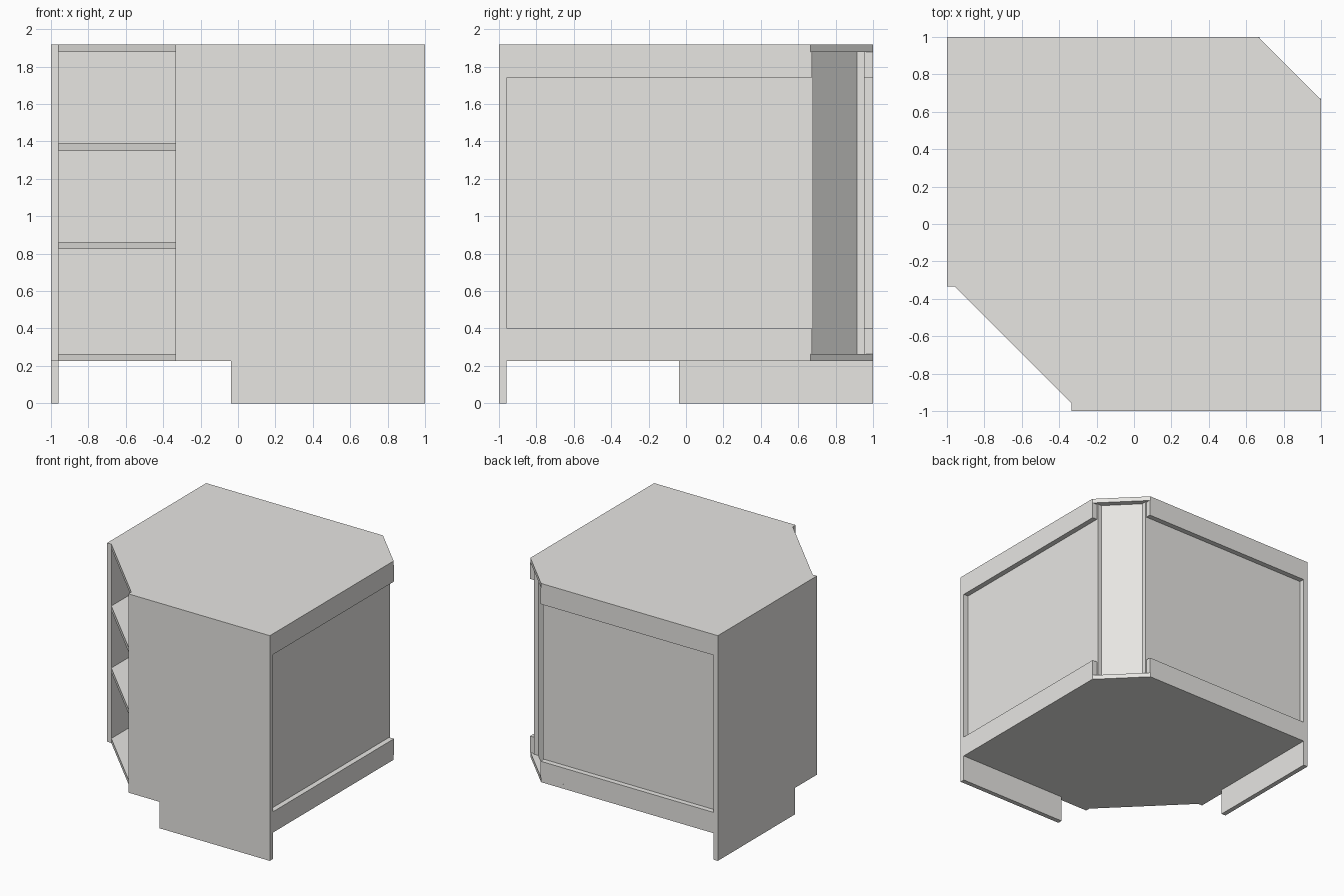
import bpy
import bmesh
from mathutils import Vector

if "Cube" in bpy.data.objects:
    bpy.data.objects.remove(bpy.data.objects["Cube"])

mat = bpy.data.materials.new("warm_white_board")
mat.diffuse_color = (0.8, 0.79, 0.765, 1)
mat.use_nodes = True
mat.node_tree.nodes["Principled BSDF"].inputs["Base Color"].default_value = mat.diffuse_color


def prism(name, outline, offset):
    """Extrude a closed 3D outline along an offset vector."""
    bm = bmesh.new()
    face = bm.faces.new([bm.verts.new(p) for p in outline])
    ext = bmesh.ops.extrude_face_region(bm, geom=[face])
    verts = [v for v in ext["geom"] if isinstance(v, bmesh.types.BMVert)]
    bmesh.ops.translate(bm, verts=verts, vec=Vector(offset))
    bmesh.ops.recalc_face_normals(bm, faces=bm.faces)
    mesh = bpy.data.meshes.new(name)
    bm.to_mesh(mesh)
    bm.free()
    mesh.materials.append(mat)
    ob = bpy.data.objects.new(name, mesh)
    bpy.context.collection.objects.link(ob)


def slab(name, outline, z0, z1):
    prism(name, [(x, y, z0) for x, y in outline], (0, 0, z1 - z0))


def rect(x0, x1, y0, y1):
    return [(x0, y0), (x1, y0), (x1, y1), (x0, y1)]


H, T = 1.917, 0.04          # height, board thickness
IN = -1 + T                 # inner face of the side panels
F = -0.333                  # front edge of the side panels
Z0, Z1, Z2 = 0.225, 0.263, 1.879

# Bottom and top boards reach the outer back faces
board = [(IN, F), (F, IN), (1, IN), (1, 0.665), (0.665, 1), (IN, 1)]
slab("bottom_board", board, Z0, Z1)
slab("top_board", board, Z2, H)

# Inner shelves stop at the recessed back panels
shelf = [(IN, F), (F, IN), (0.915, IN), (0.915, 0.623), (0.623, 0.915), (IN, 0.915)]
slab("lower_shelf", shelf, 0.825, 0.863)
slab("upper_shelf", shelf, 1.35, 1.391)

# Side panels with toe notch
side = [(F, Z0), (-0.037, Z0), (-0.037, 0), (1, 0), (1, H), (F, H)]
prism("front_side_panel", [(a, -1, z) for a, z in side], (0, T, 0))
prism("left_side_panel", [(-1, a, z) for a, z in side], (T, 0, 0))

# Back panels and rails, mirrored about the diagonal by swapping x and y
for label, swap in (("right", False), ("rear", True)):
    def place(r):
        return [(y, x) for x, y in r] if swap else r
    slab(label + "_back_panel", place(rect(0.915, 0.955, IN, 0.68)), Z1, Z2)
    rail = place(rect(0.955, 1, IN, 0.67))
    slab(label + "_lower_rail", rail, Z1, 0.402)
    slab(label + "_upper_rail", rail, 1.74, Z2)

# Diagonal corner panel
slab("corner_back_panel",
     [(0.915, 0.623), (0.915, 0.68), (0.68, 0.915), (0.623, 0.915)], Z1, Z2)
